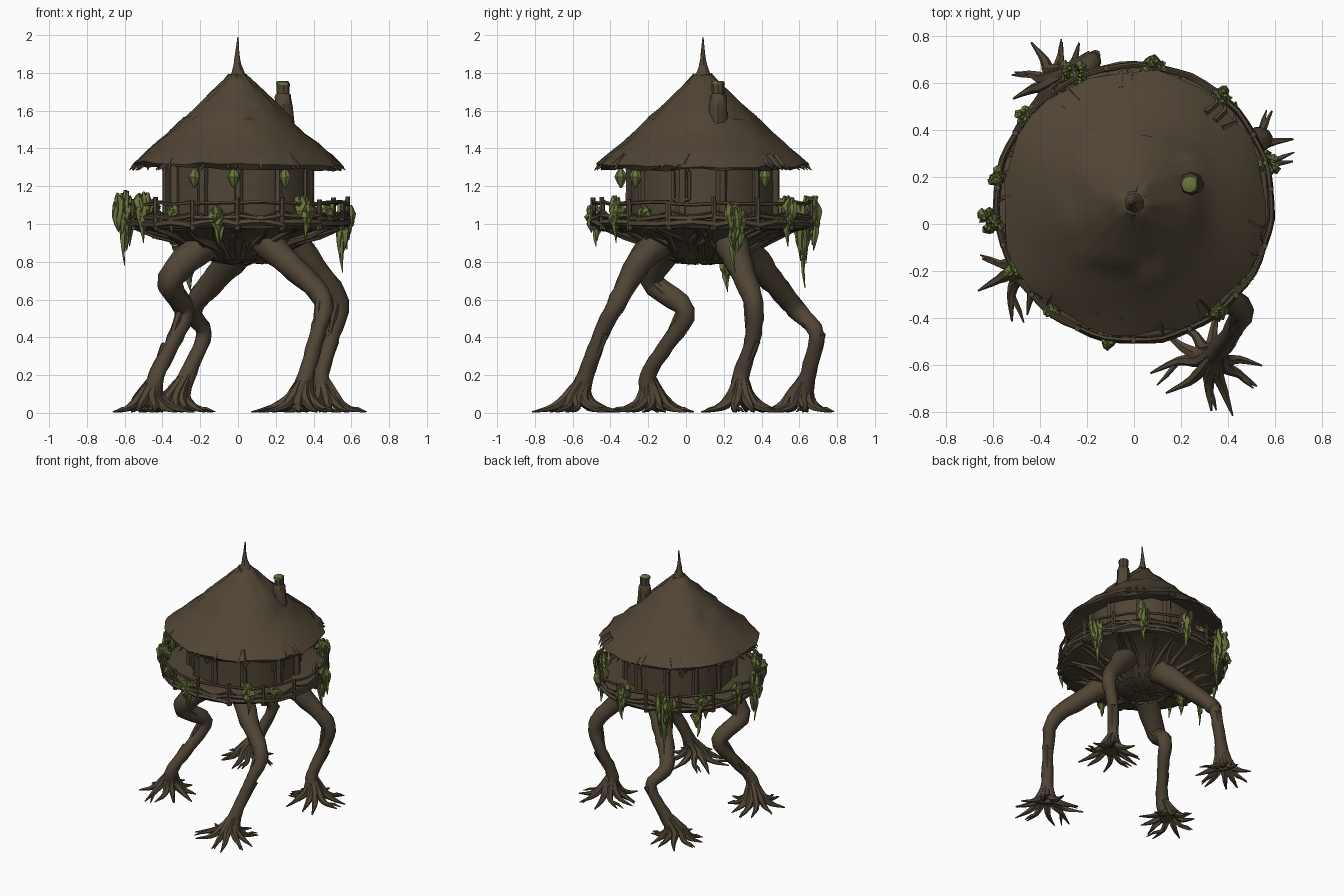
import bpy, bmesh, math, random
from mathutils import Vector

random.seed(7)
cube = bpy.data.objects.get("Cube")
if cube:
    bpy.data.objects.remove(cube, do_unlink=True)
CY = 0.09  # hut axis is a little behind the origin


def material(name, rgb):
    m = bpy.data.materials.new(name)
    m.use_nodes = True
    m.diffuse_color = (*rgb, 1)
    b = next(n for n in m.node_tree.nodes if n.type == 'BSDF_PRINCIPLED')
    b.inputs["Base Color"].default_value = (*rgb, 1)
    b.inputs["Roughness"].default_value = 0.9
    return m


BARK = material("bark_brown", (0.080, 0.059, 0.036))
MOSS = material("moss_green", (0.140, 0.170, 0.046))


def jit(a):
    return random.uniform(-a, a)


def polar(r, ang, z):
    return Vector((r * math.cos(ang), CY + r * math.sin(ang), z))


def finish(name, bm, mat, angle=40):
    bmesh.ops.recalc_face_normals(bm, faces=bm.faces)
    me = bpy.data.meshes.new(name)
    bm.to_mesh(me)
    bm.free()
    me.materials.append(mat)
    ob = bpy.data.objects.new(name, me)
    bpy.context.collection.objects.link(ob)
    bpy.ops.object.select_all(action='DESELECT')
    ob.select_set(True)
    bpy.context.view_layer.objects.active = ob
    bpy.ops.object.shade_smooth_by_angle(angle=math.radians(angle))
    return ob


def smooth_path(pts, radii, steps):
    """Catmull-Rom resampling of points and radii."""
    p = [Vector((*q, r)) for q, r in zip(pts, radii)]
    p = [2 * p[0] - p[1]] + p + [2 * p[-1] - p[-2]]
    out = []
    for i in range(1, len(p) - 2):
        a, b, c, d = p[i - 1:i + 3]
        for s in range(steps):
            t = s / steps
            out.append(0.5 * (2 * b + (c - a) * t + (2 * a - 5 * b + 4 * c - d) * t * t
                              + (3 * b - a - 3 * c + d) * t ** 3))
    out.append(p[-2])
    return [v.xyz for v in out], [max(v.w, 0.001) for v in out]


def tube(bm, pts, radii, sides=8, steps=3, rough=0.0):
    pts, radii = smooth_path(pts, radii, steps)
    normal, rings = None, []
    for i, (p, r) in enumerate(zip(pts, radii)):
        tan = (pts[min(i + 1, len(pts) - 1)] - pts[max(i - 1, 0)]).normalized()
        normal = tan.orthogonal() if normal is None else normal - tan * normal.dot(tan)
        normal.normalize()
        side = tan.cross(normal)
        ring = []
        for k in range(sides):
            a = math.tau * k / sides
            rr = r * (1 + jit(rough))
            ring.append(bm.verts.new(p + (normal * math.cos(a) + side * math.sin(a)) * rr))
        rings.append(ring)
    for a, b in zip(rings, rings[1:]):
        for k in range(sides):
            bm.faces.new((a[k], a[(k + 1) % sides], b[(k + 1) % sides], b[k]))
    bm.faces.new(rings[0])
    bm.faces.new(rings[-1])


def lathe(name, profile, seg, mat, rough=0.0, angle=40, tilt=0.0):
    """Closed lumpy surface of revolution about the hut axis."""
    bm = bmesh.new()
    rings = [[bm.verts.new(polar(r * (1 + jit(rough)), math.tau * k / seg,
                                 z + jit(rough * 0.35) - tilt * r * math.cos(math.tau * k / seg)))
              for k in range(seg)] for r, z in profile]
    for a, b in zip(rings, rings[1:]):
        for k in range(seg):
            bm.faces.new((a[k], a[(k + 1) % seg], b[(k + 1) % seg], b[k]))
    bm.faces.new(rings[0])
    bm.faces.new(rings[-1])
    return finish(name, bm, mat, angle)


# Lumpy thatched roof, ending in a spire
lathe("roof", [(0.37, 1.355), (0.545, 1.295), (0.562, 1.315), (0.50, 1.37), (0.425, 1.43), (0.36, 1.49),
               (0.295, 1.553), (0.285, 1.563), (0.22, 1.625), (0.15, 1.69), (0.09, 1.745), (0.05, 1.79)],
      36, BARK, 0.026, 50, 0.02)
bm = bmesh.new()
tube(bm, [(0, CY, 1.72), (0, CY, 1.80), (-0.005, CY, 1.87), (0, CY, 1.99)],
     [0.085, 0.036, 0.016, 0.003], 10, 3, 0.08)
finish("roof_spire", bm, BARK)
bm = bmesh.new()
for i in range(34):  # ragged straw ends around the eave
    a = random.uniform(0, math.tau)
    tube(bm, [polar(0.49, a, 1.365), polar(0.55, a + jit(0.04), 1.312), polar(0.575, a + jit(0.05), 1.285)],
         [0.012, 0.012, 0.002], 4, 1)
finish("straw_ends", bm, BARK)

# Chimney with a little moss inside the rim
bm = bmesh.new()
tube(bm, [(0.25, 0.17, 1.40), (0.245, 0.17, 1.55), (0.24, 0.17, 1.675), (0.24, 0.17, 1.69),
          (0.24, 0.17, 1.745)], [0.055, 0.05, 0.043, 0.034, 0.035], 8, 2, 0.08)
finish("chimney", bm, BARK)
bm = bmesh.new()
tube(bm, [(0.237, 0.168, 1.735), (0.237, 0.168, 1.752), (0.237, 0.168, 1.758)], [0.036, 0.035, 0.026], 8, 1, 0.15)
finish("chimney_moss", bm, MOSS)

# Round wall with upright timbers
lathe("wall", [(0.385, 1.0), (0.385, 1.36)], 20, BARK)
bm = bmesh.new()
for i in range(11):
    a = math.tau * (i + 0.35) / 11 + jit(0.06)
    w = random.uniform(0.018, 0.032)
    tube(bm, [polar(0.385, a, 1.0), polar(0.387, a, 1.18), polar(0.385, a, 1.36)], [w * 1.1, w, w], 6, 1, 0.12)
finish("wall_timbers", bm, BARK)
bm = bmesh.new()
ring = [polar(0.39, -0.3 + dx, 1.2 + dz) for dx, dz in
        ((-0.11, -0.07), (0.11, -0.07), (0.11, 0.08), (-0.11, 0.08), (-0.11, -0.07))]
for p, q in zip(ring, ring[1:]):
    tube(bm, [p, q], [0.012, 0.012], 5, 1)
finish("window_frame", bm, BARK)

# Deck and the bowl-shaped trunk base beneath it
lathe("deck", [(0.30, 0.965), (0.565, 0.975), (0.578, 0.99), (0.578, 1.015), (0.56, 1.025), (0.30, 1.02)],
      36, BARK, 0.012)
lathe("trunk_base", [(0.04, 0.795), (0.15, 0.80), (0.23, 0.84), (0.30, 0.90), (0.42, 0.95), (0.55, 0.978)],
      28, BARK, 0.04, 50)
bm = bmesh.new()
for i in range(34):  # roots reaching from the base to the deck rim
    a = math.tau * i / 34 + jit(0.06)
    b = a + jit(0.16)
    tube(bm, [polar(0.18, a, 0.825), polar(0.29, a, 0.895 + jit(0.02)), polar(0.43, b, 0.95 + jit(0.02)),
              polar(0.56, b + jit(0.1), 0.985)], [0.026, 0.024, 0.016, 0.01], 6, 2, 0.12)
finish("deck_roots", bm, BARK)

# Railing: posts, wavering rails and sagging vines
bm = bmesh.new()
N = 15
for i in range(N):
    a = math.tau * i / N + 0.1
    tube(bm, [polar(0.578, a, 0.97), polar(0.582, a, 1.06), polar(0.584, a, 1.135 + jit(0.012))],
         [0.018, 0.015, 0.013], 6, 1, 0.15)
    b = a + math.tau / N
    for z, sag, r in ((1.112, 0.003, 0.010), (1.04, 0.008, 0.014), (1.07, 0.03, 0.006), (1.0, -0.01, 0.018)):
        tube(bm, [polar(0.58, a, z + jit(0.008)), polar(0.587, (a + b) / 2, z - sag + jit(0.008)),
                  polar(0.58, b, z + jit(0.008))], [r, r, r], 5, 2, 0.15)
finish("railing", bm, BARK)

# Four bent legs: hip, thigh, knee, shin, ankle, foot
LEGS = {
    "front_leg": [(0.10, -0.10, 0.95), (0.27, -0.25, 0.79), (0.45, -0.355, 0.60), (0.42, -0.45, 0.42),
                  (0.36, -0.53, 0.20), (0.33, -0.58, 0.05)],
    "left_leg": [(0.24, 0.22, 0.95), (0.40, 0.29, 0.77), (0.535, 0.36, 0.58), (0.49, 0.35, 0.38),
                 (0.44, 0.29, 0.20), (0.46, 0.29, 0.05)],
    "right_leg": [(-0.12, -0.05, 0.95), (-0.355, -0.18, 0.71), (-0.285, 0.0, 0.54), (-0.35, -0.10, 0.36),
                  (-0.43, -0.20, 0.20), (-0.47, -0.18, 0.05)],
    "back_leg": [(0.02, 0.30, 0.87), (-0.12, 0.45, 0.71), (-0.24, 0.58, 0.55), (-0.18, 0.69, 0.42),
                 (-0.26, 0.65, 0.22), (-0.33, 0.60, 0.05)],
}
REACH = {"front_leg": 0.26, "left_leg": 0.24, "right_leg": 0.22, "back_leg": 0.21}
for name, path in LEGS.items():
    bm = bmesh.new()
    tube(bm, path, [0.095, 0.068, 0.052, 0.041, 0.044, 0.06], 10, 5, 0.09)
    ankle, foot = Vector(path[-2]), Vector(path[-1])
    start = math.atan2(foot.y - CY, foot.x)
    for i in range(10):  # splayed root toes
        a = start + math.tau * i / 10 + jit(0.15)
        d = Vector((math.cos(a), math.sin(a), 0))
        turn = Vector((-d.y, d.x, 0)) * jit(0.05)
        L = REACH[name] * random.uniform(0.78, 1.06)
        base = Vector((foot.x, foot.y, 0))
        tube(bm, [ankle.lerp(foot, 0.1) + d * 0.018, foot + d * 0.055 + Vector((0, 0, 0.035)),
                  base + d * L * 0.55 + Vector((0, 0, 0.03)), base + d * L + turn + Vector((0, 0, 0.005))],
             [0.022, 0.028, 0.019, 0.004], 6, 3, 0.1)
        if i % 2:  # small side rootlet
            mid = base + d * L * 0.55 + Vector((0, 0, 0.022))
            tube(bm, [mid, mid + d * 0.05 + turn * 1.2, mid + d * 0.09 + turn * 2 - Vector((0, 0, 0.016))],
                 [0.014, 0.01, 0.003], 5, 1)
    for i in (1, 2, 3):  # bark ridges running down the leg
        p, q = Vector(path[i]), Vector(path[i + 1])
        off = Vector((jit(1), jit(1), 0)).normalized() * 0.03
        tube(bm, [p + off * 1.2, p.lerp(q, 0.5) + off, q + off * 0.7], [0.022, 0.017, 0.012], 6, 2, 0.1)
    for v in bm.verts:
        v.co.z = max(v.co.z, 0.0)
    finish(name, bm, BARK, 50)


# Hanging moss: clusters of tapered strands
def moss_clump(bm, x, y, top, bottom, width):
    for i in range(16):
        px, py = x + jit(width), y + jit(width)
        k = 1 - 0.5 * math.hypot(px - x, py - y) / width
        z0 = top - random.uniform(0, 0.06)
        drop = (z0 - bottom) * k * random.uniform(0.65, 1.0)
        if i == 0:
            px, py, z0, drop = x, y, top, top - bottom
        tube(bm, [(px, py, z0), (px + jit(0.015), py + jit(0.015), z0 - drop * 0.3),
                  (px + jit(0.015), py + jit(0.015), z0 - drop * 0.65), (px, py, z0 - drop)],
             [0.008, 0.02, 0.016, 0.002], 5, 2, 0.4)


CLUMPS = ((-0.60, 0.01, 1.18, 0.78, 0.04), (-0.575, 0.20, 1.15, 0.88, 0.022), (-0.50, -0.21, 1.17, 0.90, 0.03),
          (-0.25, 0.63, 1.15, 0.66, 0.045), (0.08, 0.675, 1.15, 0.86, 0.032), (0.36, 0.54, 1.15, 0.88, 0.036),
          (0.555, 0.26, 1.12, 0.74, 0.05), (0.47, -0.22, 1.10, 0.96, 0.018), (0.35, -0.37, 1.15, 0.90, 0.03),
          (-0.10, -0.475, 1.10, 0.88, 0.034), (-0.35, -0.36, 1.11, 0.95, 0.018), (-0.31, 0.20, 0.95, 0.79, 0.035),
          (-0.25, 0.22, 0.87, 0.64, 0.012), (-0.45, 0.46, 1.13, 0.92, 0.025))
bm = bmesh.new()
for c in CLUMPS:
    moss_clump(bm, *c)
finish("hanging_moss", bm, MOSS, 30)

# Pod lanterns hung below the eave
bm, cords = bmesh.new(), bmesh.new()
for deg in (-122, -93, -55, 49, 128):
    p = polar(0.435, math.radians(deg), 1.245)
    up = Vector((0, 0, 1))
    tube(bm, [p + up * 0.052, p + up * 0.03, p + up * 0.005, p - up * 0.03, p - up * 0.055],
         [0.006, 0.025, 0.033, 0.02, 0.004], 7, 1, 0.08)
    tube(cords, [p + up * 0.045, p + up * 0.10], [0.004, 0.004], 5, 1)
finish("lanterns", bm, MOSS, 25)
finish("lantern_cords", cords, BARK)
